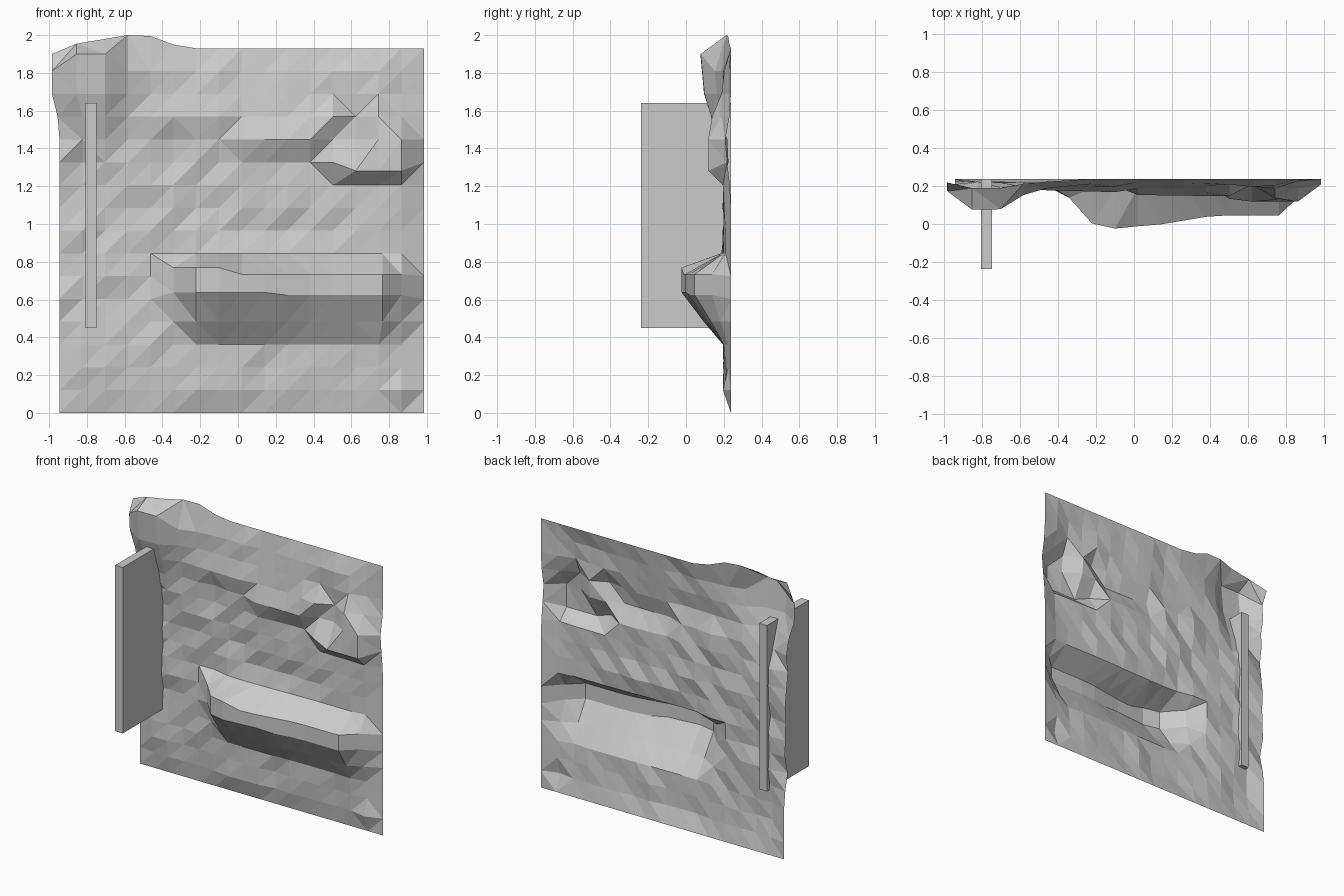
import bpy, bmesh, random
from mathutils import Vector

if "Cube" in bpy.data.objects:
    bpy.data.objects.remove(bpy.data.objects["Cube"])

random.seed(4)
N = 16
X0, STEP, BACK = -0.945, 1.93 / 16, 0.238


def lerp(pts, t):
    """Piecewise-linear profile lookup."""
    if t <= pts[0][0]:
        return pts[0][1]
    for (a, u), (b, v) in zip(pts, pts[1:]):
        if t <= b:
            return u + (v - u) * (t - a) / (b - a)
    return pts[-1][1]


# lower ledge: crest depth along columns, fraction across rows
LOW_CREST = [(4, 0), (5, .10), (6, .235), (7, .262), (8, .25), (9, .24),
             (11, .2), (12, .192), (14, .192), (15, .10), (16, 0)]
LOW_ROWS = [(2, 0), (3, .16), (4, .55), (5, 1), (6, 1), (7, .2), (8, 0)]
# upper ledge: crest depth along columns
UP_CREST = [(2, .02), (4, .06), (7, .07), (8, .085), (11, .09), (13, .12),
            (15, .12), (16, .02)]
# corner knob: crest depth along columns, fraction across rows
KNOB_COLS = [(0, .065), (1, .162), (2, .16), (3, .085), (4, .05), (6, 0)]
KNOB_ROWS = [(11, 0), (12, .4), (13, .65), (14, .88), (15, 1), (16, .3)]
KNOB_TOP = [(0, -.03), (1, .025), (2, .05), (3, .07), (4, .065), (5, .02), (6, 0)]
# broken stones above the right end of the upper ledge: (column, row) -> depth
STONES = {(11, 13): .07, (12, 13): .09, (13, 13): .03, (14, 13): .10,
          (12, 12): .04, (13, 12): .035, (14, 12): .11, (15, 12): .12,
          (14, 14): .05, (15, 13): .05, (16, 12): .03}


def wall_point(i, j):
    x, z = X0 + i * STEP, j * STEP
    edge = i == N or j in (0, N)
    d = 0 if edge else random.uniform(.012, .045)
    if i == 0 and j < 4:
        d = 0
    # lower ledge, crest rows pulled together
    low = lerp(LOW_CREST, i) * lerp(LOW_ROWS, j)
    if low > d:
        d = low
        if j == 5:
            z += .035 if i < 10 else .02
        elif j == 6:
            z += .035 * (1 if i < 8 else 0) + .01
        if i == 14:
            x += .02
    # upper ledge steps down to the right
    crest = 13 if i < 8 else 12 if i < 12 else 11
    fade = {0: 1, 1: .6, 2: .4, -1: .3}.get(j - crest, 0)
    if i >= 4:
        d = max(d, lerp(UP_CREST, i) * fade)
        if j == crest and i >= 13 and i < 16:
            z -= .045
    d = STONES.get((i, j), d)
    # corner knob bulges over the border
    knob = lerp(KNOB_COLS, i) * lerp(KNOB_ROWS, j)
    if i < 6:
        d = max(d, knob)
        if j == N:
            z += lerp(KNOB_TOP, i)
        if j == 15 and i in (1, 2):
            z += .09
        if i == 0 and j >= 13:
            x -= .04 if j > 13 else .01
        if i == 1 and j >= 14:
            x -= .03
    return Vector((x, BACK - d, z))


# rock wall sheet, faceted
bm = bmesh.new()
grid = [[bm.verts.new(wall_point(i, j)) for i in range(N + 1)] for j in range(N + 1)]
for j in range(N):
    for i in range(N):
        a, b = grid[j][i], grid[j][i + 1]
        c, d = grid[j + 1][i + 1], grid[j + 1][i]
        if (a.co - c.co).length <= (b.co - d.co).length + .004:
            bm.faces.new((a, b, c))
            bm.faces.new((a, c, d))
        else:
            bm.faces.new((a, b, d))
            bm.faces.new((b, c, d))
mesh = bpy.data.meshes.new("rock_wall")
bm.to_mesh(mesh)
bm.free()
bpy.context.collection.objects.link(bpy.data.objects.new("rock_wall", mesh))

# upright side panel
bpy.ops.mesh.primitive_cube_add(size=1, location=(-.778, 0, 1.045))
panel = bpy.context.object
panel.name = "side_panel"
panel.scale = (.06, .475, 1.19)
